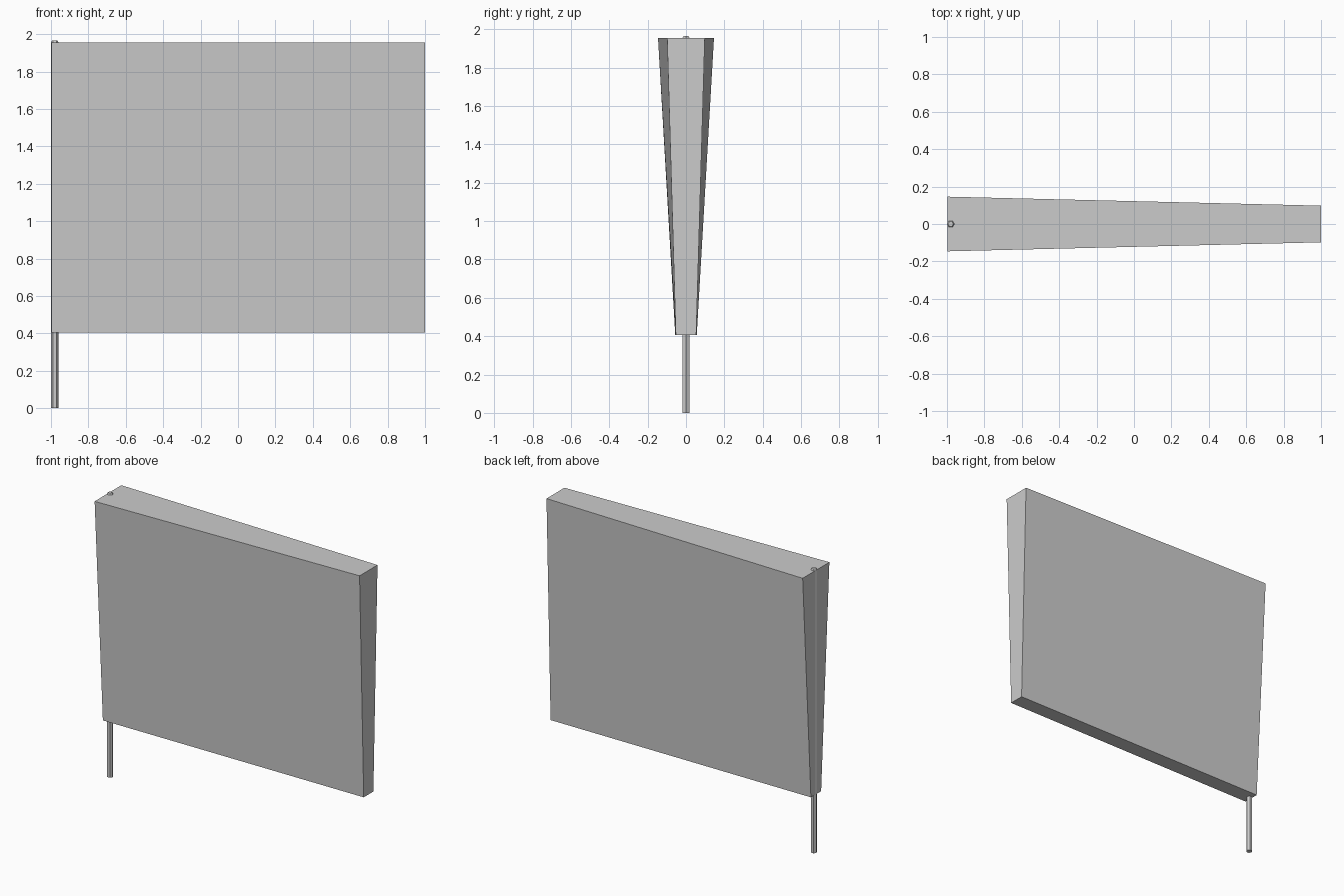
import bpy, bmesh, math

if "Cube" in bpy.data.objects:
    bpy.data.objects.remove(bpy.data.objects["Cube"])


def make_object(name, bm):
    bmesh.ops.recalc_face_normals(bm, faces=bm.faces)
    mesh = bpy.data.meshes.new(name)
    bm.to_mesh(mesh)
    bm.free()
    obj = bpy.data.objects.new(name, mesh)
    bpy.context.collection.objects.link(obj)
    return obj


# Flag panel: a box whose thickness tapers downward and away from the pole
X0, X1, Z0, Z1 = -0.996, 1.0, 0.405, 1.956
half_depth = {(0, 0): 0.056, (0, 1): 0.146, (1, 0): 0.053, (1, 1): 0.098}
bm = bmesh.new()
bmesh.ops.create_cube(bm, size=2)
for v in bm.verts:
    right, top = int(v.co.x > 0), int(v.co.z > 0)
    v.co.y *= half_depth[right, top]
    v.co.x = X1 if right else X0
    v.co.z = Z1 if top else Z0
make_object("flag_panel", bm)

# Six-sided pole with a small chamfered tip just above the panel
bm = bmesh.new()
rings = []
for z, r in ((0, 0.02), (1.957, 0.02), (1.966, 0.014)):
    rings.append([bm.verts.new((-0.98 + r * math.cos(i * math.pi / 3),
                                r * math.sin(i * math.pi / 3), z))
                  for i in range(6)])
for low, high in zip(rings, rings[1:]):
    for i in range(6):
        j = (i + 1) % 6
        bm.faces.new((low[i], low[j], high[j], high[i]))
bm.faces.new(rings[0])
bm.faces.new(rings[-1])
make_object("pole", bm)
